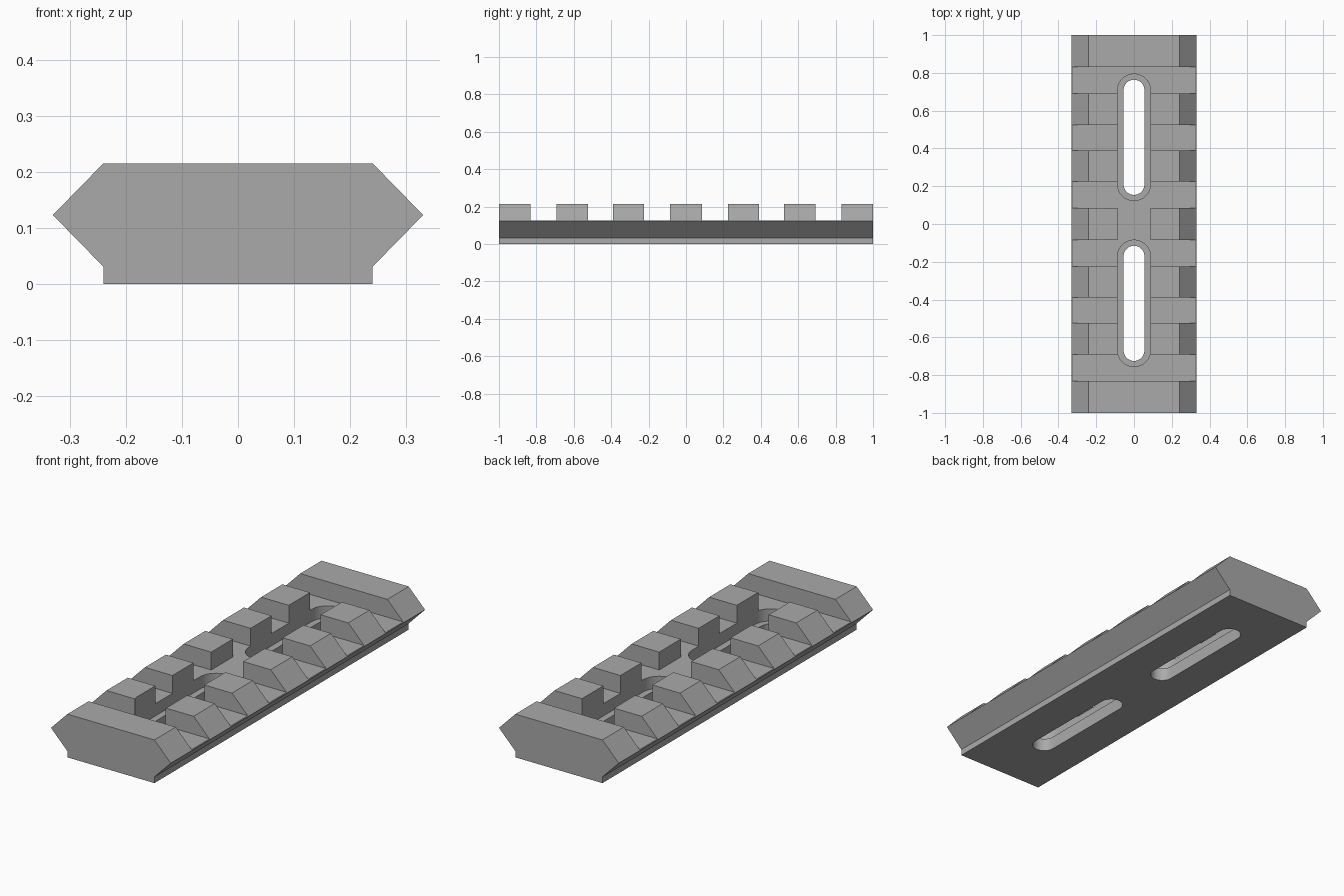
import bpy, bmesh, math

cube = bpy.data.objects.get("Cube")
if cube:
    bpy.data.objects.remove(cube, do_unlink=True)

metal = bpy.data.materials.new("plain grey")
metal.use_nodes = True
GREY = (0.4, 0.4, 0.4, 1)
metal.diffuse_color = GREY
metal.node_tree.nodes["Principled BSDF"].inputs["Base Color"].default_value = GREY

FLOOR, LEDGE, TOP = 0.126, 0.065, 0.215


def prism(name, outline, offset):
    """Extrude a closed outline of 3D points along an offset."""
    bm = bmesh.new()
    face = bm.faces.new([bm.verts.new(p) for p in outline])
    moved = bmesh.ops.extrude_face_region(bm, geom=[face])["geom"]
    verts = [v for v in moved if isinstance(v, bmesh.types.BMVert)]
    bmesh.ops.translate(bm, verts=verts, vec=offset)
    bmesh.ops.recalc_face_normals(bm, faces=bm.faces)
    mesh = bpy.data.meshes.new(name)
    bm.to_mesh(mesh)
    bm.free()
    mesh.materials.append(metal)
    obj = bpy.data.objects.new(name, mesh)
    bpy.context.collection.objects.link(obj)
    return obj


def box(name, half_x, y0, y1, z0, z1):
    outline = [(-half_x, y0, z0), (half_x, y0, z0), (half_x, y1, z0), (-half_x, y1, z0)]
    return prism(name, outline, (0, 0, z1 - z0))


def slot(name, y, radius, straight, z0, z1, steps=16):
    """Round-ended slot running along y."""
    outline = []
    for end in (0, 1):
        for i in range(steps + 1):
            a = math.pi * (end + i / steps)
            shift = -straight if end else straight
            outline.append((radius * math.cos(a), y + shift + radius * math.sin(a), z0))
    return prism(name, outline, (0, 0, z1 - z0))


# Rail body: bevelled profile swept along its length
half = [(0.24, 0), (0.24, 0.031), (0.33, 0.123), (0.24, TOP)]
profile = half + [(-x, z) for x, z in reversed(half)]
rail = prism("rail_body", [(x, -1, z) for x, z in profile], (0, 2, 0))

# Cross grooves between the teeth, mirrored front to back
cutters = []
for side in (-1, 1):
    for a, b in ((0.085, 0.225), (0.39, 0.525), (0.692, 0.832)):
        y0, y1 = sorted((side * a, side * b))
        cutters.append(box("groove_cutter", 0.5, y0, y1, FLOOR, 0.4))

# Channel through the middle tooth
cutters.append(box("channel_cutter", 0.088, -0.1, 0.1, FLOOR, 0.4))

# Two mounting slots, each with a wider recess above a ledge
for y in (0.459, -0.42):
    cutters.append(slot("recess_cutter", y, 0.088, 0.247, LEDGE, 0.4))
    cutters.append(slot("slot_cutter", y, 0.055, 0.25, -0.1, 0.4))

bpy.context.view_layer.objects.active = rail
rail.select_set(True)
for cutter in cutters:
    mod = rail.modifiers.new("cut", "BOOLEAN")
    mod.operation = "DIFFERENCE"
    mod.solver = "EXACT"
    mod.object = cutter
    bpy.ops.object.modifier_apply(modifier=mod.name)
for cutter in cutters:
    bpy.data.objects.remove(cutter, do_unlink=True)

bpy.ops.object.shade_smooth_by_angle(angle=math.radians(30))
